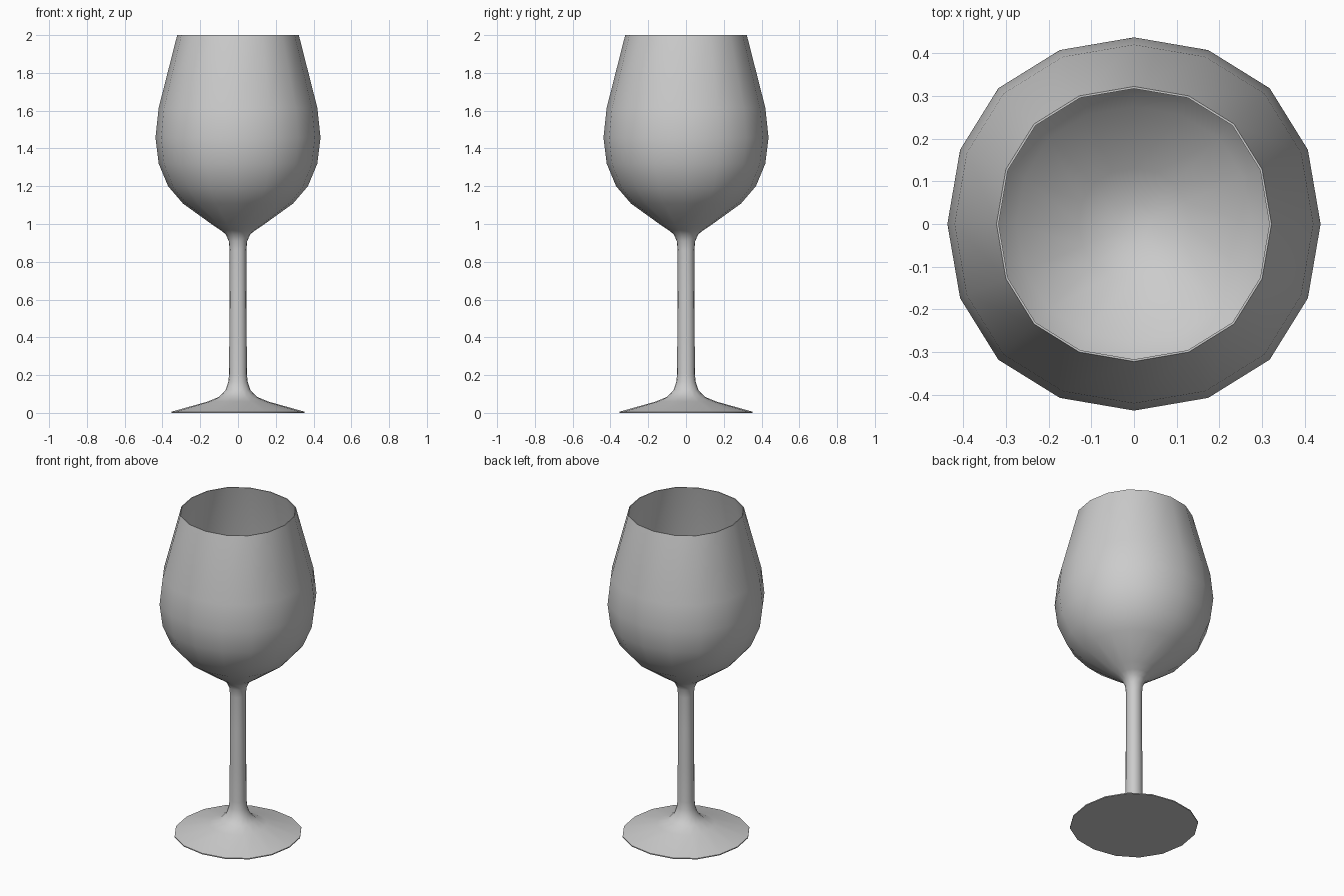
import bpy, bmesh
from math import sqrt

if "Cube" in bpy.data.objects:
    bpy.data.objects.remove(bpy.data.objects["Cube"])

# 16-sided cross-section: a square softened by a cubic B-spline, as a subdivided box gives
CORNERS = [(1, 1), (-1, 1), (-1, -1), (1, -1)]
SECTION = []
for i in range(4):
    for k in range(4):
        t = k / 4
        w = ((1 - t) ** 3 / 6, (3 * t**3 - 6 * t**2 + 4) / 6,
             (-3 * t**3 + 3 * t**2 + 3 * t + 1) / 6, t**3 / 6)
        p = [CORNERS[(i + j - 1) % 4] for j in range(4)]
        SECTION.append((sum(a * q[0] for a, q in zip(w, p)),
                        sum(a * q[1] for a, q in zip(w, p))))
extent = max(x for x, y in SECTION)
SECTION = [(x / extent, y / extent) for x, y in SECTION]

# profile (radius, height): foot, stem, outer bowl, rim, inner bowl
PROFILE = [
    (0.353, 0.0), (0.353, 0.006), (0.16, 0.06), (0.10, 0.085), (0.066, 0.12),
    (0.051, 0.165), (0.047, 0.21), (0.046, 0.42), (0.044, 0.65), (0.044, 0.86),
    (0.049, 0.91), (0.065, 0.945), (0.09, 0.966), (0.13, 0.992), (0.291, 1.108),
    (0.37, 1.2), (0.42, 1.32), (0.437, 1.457), (0.42, 1.615), (0.322, 2.0),
    (0.317, 2.0), (0.402, 1.615), (0.418, 1.457), (0.402, 1.33),
    (0.352, 1.213), (0.275, 1.125), (0.13, 1.02), (0.05, 0.985),
]

bm = bmesh.new()
rings = [[bm.verts.new((r * x, r * y, z)) for x, y in SECTION] for r, z in PROFILE]
for a, b in zip(rings, rings[1:]):
    for i in range(16):
        j = (i + 1) % 16
        bm.faces.new((a[i], a[j], b[j], b[i]))

# flat underside and bottom of the bowl
bm.faces.new(rings[0][::-1])
bm.faces.new(rings[-1])
bmesh.ops.recalc_face_normals(bm, faces=bm.faces)

mesh = bpy.data.meshes.new("wine_glass")
bm.to_mesh(mesh)
bm.free()
glass = bpy.data.objects.new("wine_glass", mesh)
bpy.context.collection.objects.link(glass)

# smooth sides, sharp rim and foot edge
bpy.context.view_layer.objects.active = glass
glass.select_set(True)
bpy.ops.object.shade_smooth_by_angle(angle=0.9)
